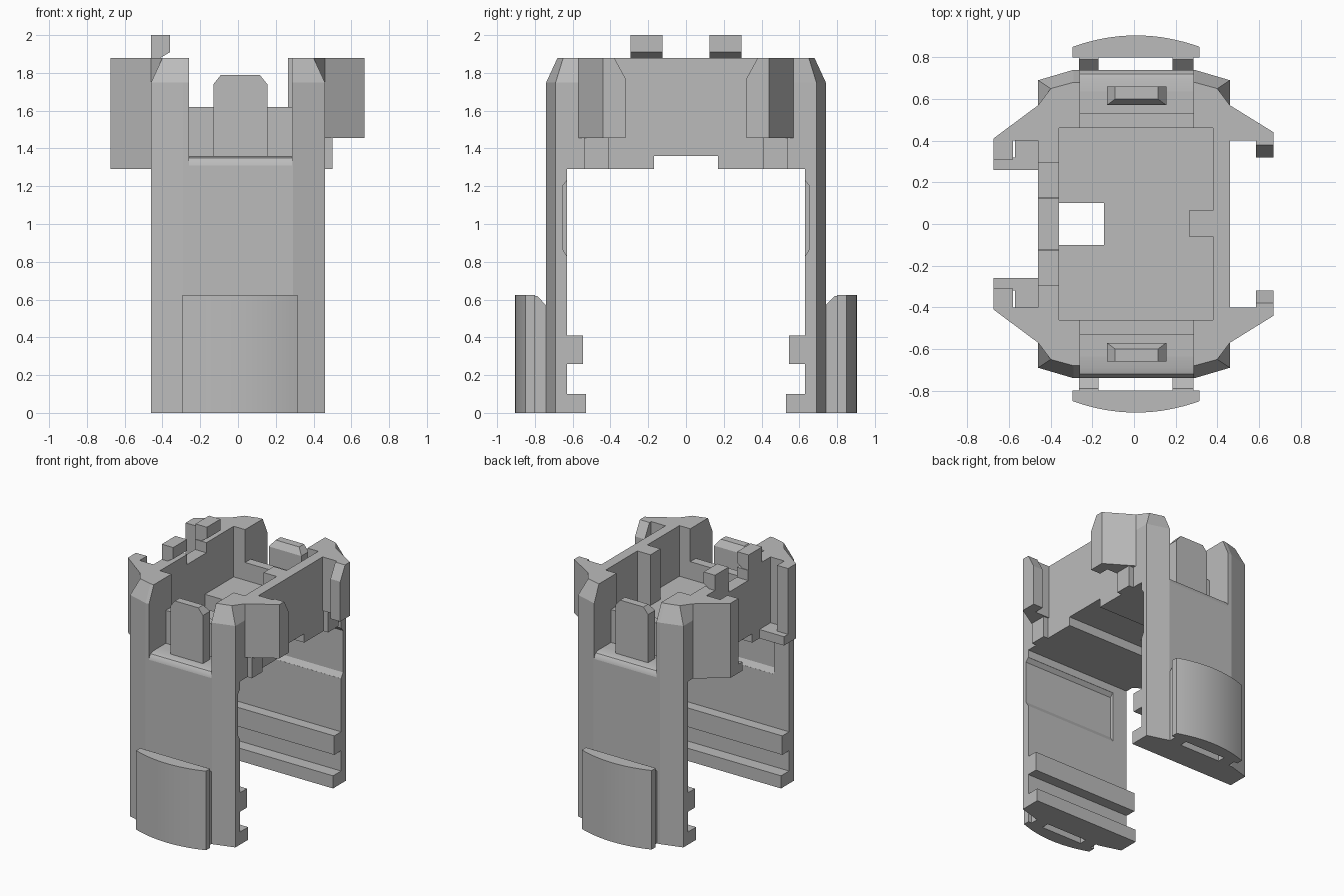
import bpy, bmesh, math

cube = bpy.data.objects.get("Cube")
if cube:
    bpy.data.objects.remove(cube, do_unlink=True)

grey = bpy.data.materials.new("plain grey")
grey.use_nodes = True
grey.diffuse_color = (0.5, 0.5, 0.5, 1)
grey.node_tree.nodes["Principled BSDF"].inputs["Base Color"].default_value = (0.5, 0.5, 0.5, 1)


def loft(name, sections):
    """Solid through stacked outlines, each given as (height, points)."""
    bm = bmesh.new()
    rings = [[bm.verts.new((x, y, z)) for x, y in pts] for z, pts in sections]
    bm.faces.new(rings[0])
    bm.faces.new(rings[-1])
    n = len(rings[0])
    for a, b in zip(rings, rings[1:]):
        for i in range(n):
            j = (i + 1) % n
            bm.faces.new((a[i], a[j], b[j], b[i]))
    bmesh.ops.recalc_face_normals(bm, faces=bm.faces)
    mesh = bpy.data.meshes.new(name)
    bm.to_mesh(mesh)
    bm.free()
    mesh.materials.append(grey)
    obj = bpy.data.objects.new(name, mesh)
    bpy.context.collection.objects.link(obj)
    return obj


def prism(name, pts, low, high):
    return loft(name, [(low, pts), (high, pts)])


def rect(x0, x1, y0, y1):
    return [(x0, y0), (x1, y0), (x1, y1), (x0, y1)]


def box(name, x0, x1, y0, y1, z0, z1):
    return prism(name, rect(x0, x1, y0, y1), z0, z1)


def smooth(obj):
    bpy.ops.object.select_all(action='DESELECT')
    obj.select_set(True)
    bpy.context.view_layer.objects.active = obj
    bpy.ops.object.shade_smooth_by_angle(angle=math.radians(25))


FLOOR, TOP = 1.36, 1.88

# Tray floor with a window, and the two side walls
prism("tray_floor", [(-0.36, -0.46), (0.38, -0.46), (0.38, 0.46), (-0.36, 0.46),
                     (-0.36, 0.1), (-0.145, 0.1), (-0.145, -0.1), (-0.36, -0.1)], FLOOR, 1.48)
box("left_wall", 0.38, 0.46, -0.46, 0.46, FLOOR, TOP)
box("left_wall_rib", 0.265, 0.385, -0.06, 0.065, 1.47, TOP)
box("right_wall_middle", -0.46, -0.36, -0.12, 0.12, FLOOR, 1.8)

for s, end in ((-1, "front"), (1, "back")):
    def m(pts):
        return [(x, y * s) for x, y in pts]

    def part(name, pts, low, high):
        return prism(f"{end}_{name}", m(pts), low, high)

    # Leg with a shallow recess open to one edge
    leg = part("leg", [(-0.46, 0.63), (-0.46, 0.69), (-0.29, 0.74),
                       (0.29, 0.74), (0.46, 0.69), (0.46, 0.63)], 0, 1.31)
    cutter = loft(f"{end}_recess_cutter", [
        (0.83, m(rect(-0.33, 0.5, 0.6, 0.631))), (0.87, m(rect(-0.33, 0.5, 0.6, 0.655))),
        (1.2, m(rect(-0.33, 0.5, 0.6, 0.655))), (1.23, m(rect(-0.33, 0.5, 0.6, 0.631)))])
    cutter.hide_render = True
    cutter.hide_viewport = True
    cutter.hide_set(True)
    cut = leg.modifiers.new("recess", 'BOOLEAN')
    cut.operation = 'DIFFERENCE'
    cut.object = cutter

    # Inner rails
    part("upper_rail", rect(-0.46, 0.46, 0.545, 0.635), 0.26, 0.41)
    part("lower_rail", rect(-0.46, 0.46, 0.53, 0.635), 0, 0.1)

    # Curved outer loop standing off the leg
    arc = [(0.01 + 0.305 * t / 8, 0.905 - 0.055 * (t / 8) ** 2) for t in range(-8, 9)]
    smooth(part("loop_plate", arc + [(0.315, 0.8), (-0.295, 0.8)], 0, 0.625))
    for x0, x1, side in ((-0.265, -0.17, "right"), (0.185, 0.285, "left")):
        loft(f"{end}_{side}_loop_mount", [
            (0, m(rect(x0, x1, 0.72, 0.81))), (0.55, m(rect(x0, x1, 0.72, 0.81))),
            (0.62, m(rect(x0, x1, 0.79, 0.81)))])

    # Underside pad, end wall, rounded lip and upright tab
    part("pad", rect(-0.46, 0.46, 0.17, 0.635), 1.29, FLOOR)
    part("end_wall", rect(-0.26, 0.285, 0.46, 0.53), FLOOR, 1.62)
    smooth(loft(f"{end}_lip", [(z, m(rect(-0.26, 0.285, 0.6, y)))
                               for z, y in ((1.31, 0.74), (1.33, 0.735), (1.35, 0.72), (1.36, 0.69))]))
    loft(f"{end}_tab", [(1.35, m(rect(-0.13, 0.155, 0.57, 0.66))),
                        (1.74, m(rect(-0.13, 0.155, 0.57, 0.66))),
                        (1.79, m(rect(-0.09, 0.115, 0.6, 0.66)))])

    # Corner posts with sloping tops
    for k, edge, side in ((-1, 0.26, "right"), (1, 0.285, "left")):
        base = [(0.46, 0.46), (0.46, 0.57), (0.46, 0.69), (0.29, 0.74), (edge, 0.74), (edge, 0.46)]
        crown = [(0.46, 0.46), (0.46, 0.57), (0.4, 0.65), (0.29, 0.68), (edge, 0.68), (edge, 0.46)]
        base, crown = ([(k * x, y) for x, y in m(p)] for p in (base, crown))
        loft(f"{end}_{side}_post", [(1.31, base), (1.75, base), (TOP, crown)])

    # Left arm with a sloping hook, and the ledge beneath it
    part("left_arm", [(0.45, 0.57), (0.46, 0.57), (0.67, 0.44), (0.67, 0.4), (0.45, 0.4)], 1.455, TOP)
    hook = m(rect(0.585, 0.67, 0.32, 0.41))
    loft(f"{end}_left_hook", [(1.455, hook), (1.77, hook),
                              (TOP, m(rect(0.585, 0.67, 0.38, 0.41)))])
    part("left_ledge", rect(0.45, 0.5, 0.41, 0.54), 1.29, 1.46)

    # Right arm with its foot
    part("right_arm", [(-0.45, 0.57), (-0.46, 0.57), (-0.675, 0.41), (-0.675, 0.31),
                       (-0.58, 0.31), (-0.58, 0.4), (-0.45, 0.4)], 1.29, TOP)
    part("right_foot", [(-0.45, 0.26), (-0.675, 0.26), (-0.675, 0.32), (-0.57, 0.32),
                        (-0.57, 0.41), (-0.45, 0.41)], 1.29, FLOOR)

    # Right wall end and its raised peg
    part("right_wall_end", rect(-0.46, -0.36, 0.12, 0.46), FLOOR, TOP)
    loft(f"{end}_peg", [(TOP, m(rect(-0.46, -0.41, 0.125, 0.295))),
                        (1.91, m(rect(-0.46, -0.36, 0.125, 0.295))),
                        (2.0, m(rect(-0.46, -0.36, 0.125, 0.295)))])
